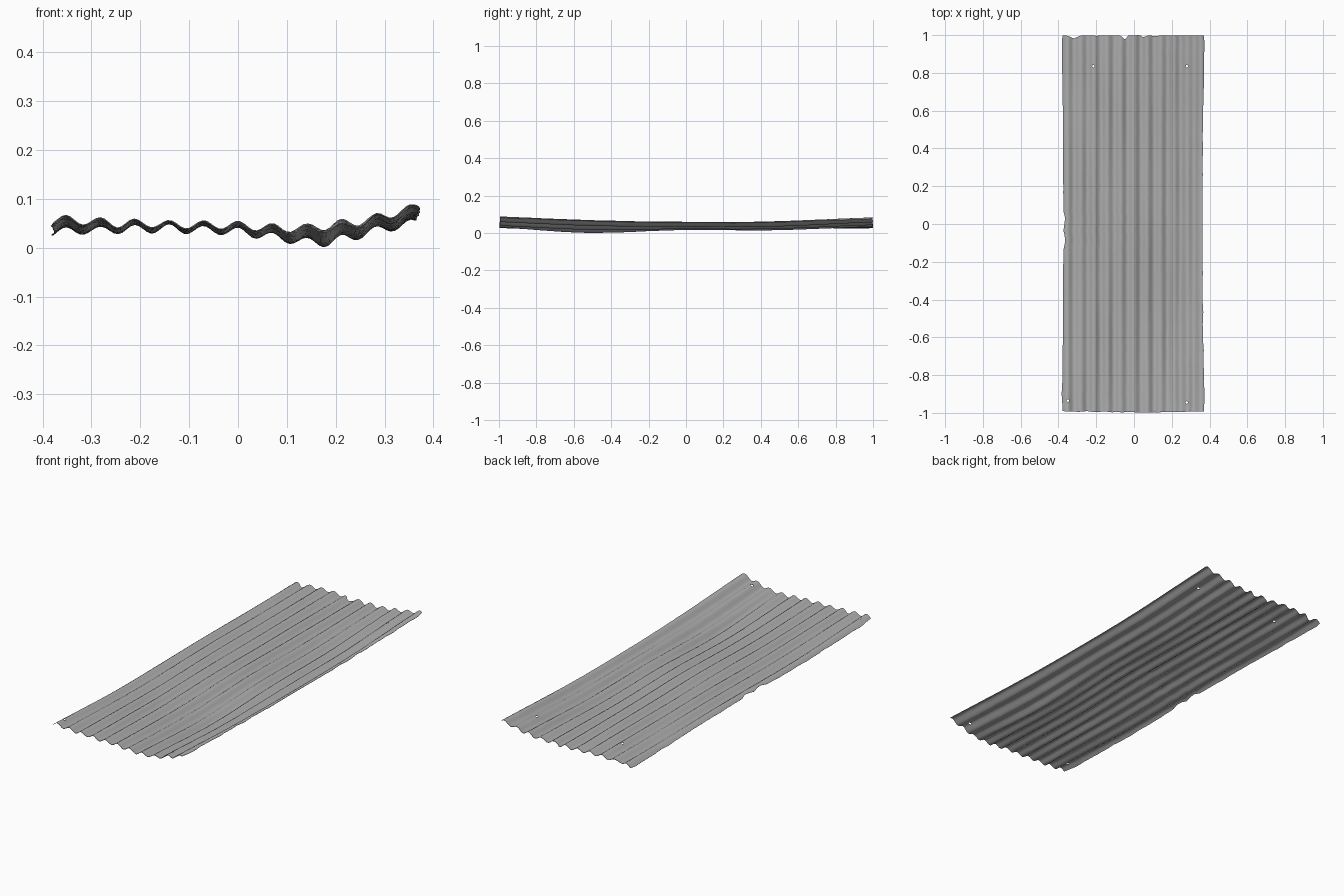
import bpy, bmesh, math, random
from mathutils import Matrix, Vector, noise

random.seed(4)
cube = bpy.data.objects.get("Cube")
if cube:
    bpy.data.objects.remove(cube)

PITCH, DEPTH = 0.0705, 0.009     # corrugation spacing and half height
COLS, ROWS = 86, 60

# Sagging of the sheet: rows run front to back, values run from -x to +x
SAG = [
    [0.060, 0.050, 0.047, 0.040, 0.086],
    [0.037, 0.041, 0.035, 0.015, 0.064],
    [0.038, 0.045, 0.045, 0.028, 0.052],
    [0.036, 0.045, 0.040, 0.027, 0.056],
    [0.036, 0.046, 0.040, 0.046, 0.078],
]


def spline(values, t):
    """Smooth curve through evenly spaced values, t from 0 to 1."""
    last = len(values) - 1
    i = min(int(t * last), last - 1)
    f = t * last - i
    b, c = values[i], values[i + 1]
    a = values[i - 1] if i else 2 * b - c
    d = values[i + 2] if i + 2 <= last else 2 * c - b
    return b + f / 2 * (c - a + f * (2*a - 5*b + 4*c - d + f * (3*(b - c) + d - a)))


def dent(value, centre, width):
    return max(0.0, 1 - abs(value - centre) / width)


def sheet_point(u, v):
    y = -1 + 2 * v
    # Worn side edges, slightly waisted
    waist = 0.012 * (1 - y * y)
    wear = 0.004 * noise.noise(Vector((5 * u, 14 * y, 3)))
    left = -0.382 + waist * 0.7 + wear + 0.01 * (dent(y, 0.02, 0.05) + dent(y, -0.08, 0.06))
    right = 0.374 - waist + wear
    # Rounded corners and torn back edge
    corner = 0.012 * max(0, abs(y) - 0.95) / 0.05
    x = left + corner * 0.4 + (right - left - corner * 0.8) * u
    end = max(0, abs(v - 0.5) - 0.46) / 0.04
    pull = 0.005 * (0.5 + noise.noise(Vector((22 * x, y, 8))))
    if y > 0:
        pull += 0.022 * dent(x, -0.05, 0.02) + 0.016 * dent(x, -0.32, 0.035)
        pull += 0.008 * dent(x, 0.05, 0.02)
    else:
        pull -= 0.012 * (x - 0.1) if x < 0.1 else -0.02 * (x - 0.1)
    y -= math.copysign(end * max(0, pull), y)
    # Sag, ridges and small dents
    sag = spline([spline(row, u) for row in SAG], v)
    bend = 0.003 * noise.noise(Vector((9 * x, 2 * y, 1)))
    ridge = DEPTH * (1 + 0.3 * noise.noise(Vector((12 * x, 2.5 * y, 5))))
    z = sag + bend + ridge * math.cos(2 * math.pi * x / PITCH)
    return x, y, z


def new_object(name, bm):
    mesh = bpy.data.meshes.new(name)
    bm.to_mesh(mesh)
    bm.free()
    obj = bpy.data.objects.new(name, mesh)
    bpy.context.collection.objects.link(obj)
    return obj


# Corrugated sheet
bm = bmesh.new()
grid = [[bm.verts.new(sheet_point(c / COLS, r / ROWS)) for c in range(COLS + 1)]
        for r in range(ROWS + 1)]
for r in range(ROWS):
    for c in range(COLS):
        bm.faces.new((grid[r][c], grid[r][c + 1], grid[r + 1][c + 1], grid[r + 1][c]))
low = min(v.co.z for v in bm.verts)
bmesh.ops.translate(bm, verts=bm.verts, vec=(0, 0, 0.002 - low))
sheet = new_object("corrugated_sheet", bm)

# Nail holes
bm = bmesh.new()
for x, y in [(-0.215, 0.835), (0.28, 0.835), (0.28, -0.945), (-0.35, -0.935)]:
    bmesh.ops.create_cone(bm, cap_ends=True, segments=8, radius1=0.007, radius2=0.007,
                          depth=0.4, matrix=Matrix.Translation((x, y, 0.05)))
cutter = new_object("nail_hole_cutter", bm)
cutter.hide_render = True

# Thin metal thickness, then the holes
solid = sheet.modifiers.new("thickness", 'SOLIDIFY')
solid.thickness = 0.002
solid.offset = 0
cut = sheet.modifiers.new("holes", 'BOOLEAN')
cut.operation = 'DIFFERENCE'
cut.solver = 'EXACT'
cut.object = cutter
bpy.ops.object.select_all(action='DESELECT')
sheet.select_set(True)
bpy.context.view_layer.objects.active = sheet
for modifier in list(sheet.modifiers):
    bpy.ops.object.modifier_apply(modifier=modifier.name)
bpy.data.objects.remove(cutter)

# Plain zinc grey
zinc = bpy.data.materials.new("zinc_grey")
zinc.use_nodes = True
colour = (0.42, 0.42, 0.42, 1)
zinc.diffuse_color = colour
zinc.node_tree.nodes["Principled BSDF"].inputs["Base Color"].default_value = colour
sheet.data.materials.clear()
sheet.data.materials.append(zinc)
bpy.ops.object.shade_smooth_by_angle(angle=math.radians(50))
